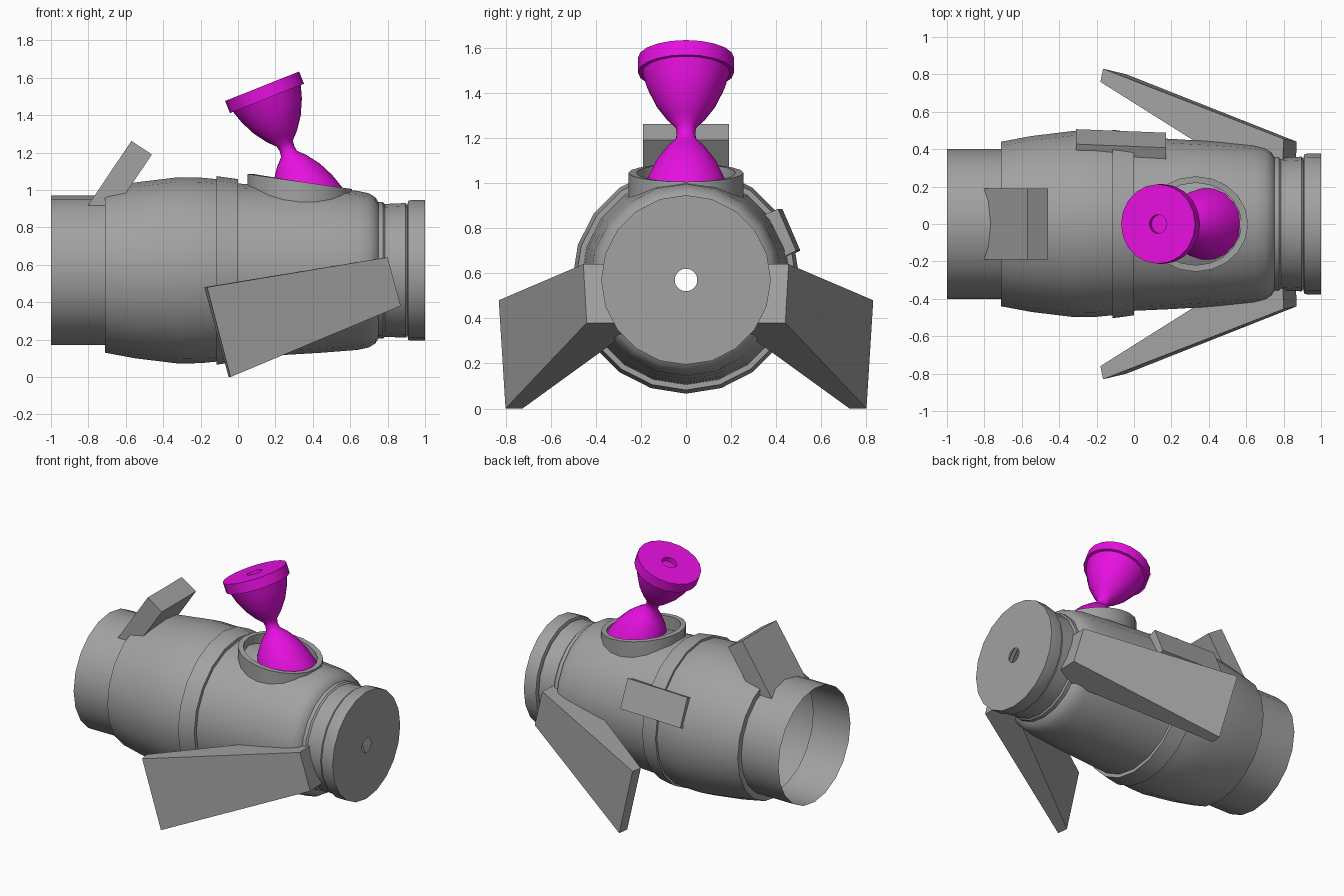
import bpy, bmesh, math
from mathutils import Vector, Matrix

if "Cube" in bpy.data.objects:
    bpy.data.objects.remove(bpy.data.objects["Cube"], do_unlink=True)


def material(name, colour):
    m = bpy.data.materials.new(name)
    m.use_nodes = True
    m.diffuse_color = (*colour, 1)
    m.node_tree.nodes["Principled BSDF"].inputs["Base Color"].default_value = (*colour, 1)
    return m


GREY = material("hull grey", (0.36, 0.36, 0.36))
MAGENTA = material("magenta", (0.8, 0.005, 0.75))


def finish(name, bm, mat, smooth=True):
    bmesh.ops.recalc_face_normals(bm, faces=bm.faces)
    mesh = bpy.data.meshes.new(name)
    bm.to_mesh(mesh)
    bm.free()
    mesh.materials.append(mat)
    if smooth:
        mesh.shade_smooth()
        mesh.set_sharp_from_angle(angle=math.radians(35))
    ob = bpy.data.objects.new(name, mesh)
    bpy.context.collection.objects.link(ob)
    return ob


def skin(bm, rings, closed=False):
    """Bridge a row of equal-length vertex rings with quads."""
    pairs = list(zip(rings, rings[1:] + rings[:1])) if closed else list(zip(rings, rings[1:]))
    for a, b in pairs:
        n = len(a)
        for i in range(n):
            j = (i + 1) % n
            bm.faces.new((a[i], a[j], b[j], b[i]))


def lathe(name, profile, origin, axis, mat, sides=20):
    """Spin (distance along axis, radius) points around an axis in the xz plane."""
    axis = Vector(axis).normalized()
    across = Vector((0, 1, 0))
    up = axis.cross(across)
    bm = bmesh.new()
    rings = []
    for d, r in profile:
        ring = []
        for i in range(sides):
            t = math.tau * i / sides
            ring.append(bm.verts.new(Vector(origin) + axis * d
                                     + (up * math.cos(t) + across * math.sin(t)) * r))
        rings.append(ring)
    skin(bm, rings)
    bmesh.ops.remove_doubles(bm, verts=bm.verts, dist=1e-5)
    return finish(name, bm, mat)


def block(name, near, far):
    """Six-sided solid between two matching four-cornered outlines."""
    bm = bmesh.new()
    a = [bm.verts.new(p) for p in near]
    b = [bm.verts.new(p) for p in far]
    skin(bm, [a, b])
    bm.faces.new(a)
    bm.faces.new(b[::-1])
    return finish(name, bm, GREY, smooth=False)


# Hollow hull, open at the tail, pierced cap at the nose
AXIS_Z = 0.57
hull = [(-1, .4), (-.71, .4), (-.71, .44), (-.55, .47), (-.32, .498), (-.2, .496),
        (-.115, .488), (-.115, .504), (0, .488), (0, .464), (.2, .455), (.45, .44),
        (.64, .425), (.7, .412), (.735, .39), (.75, .365), (.775, .365), (.785, .355),
        (.895, .36), (.905, .35), (.91, .372), (.925, .376), (1, .376), (1, .05)]
lathe("hull", hull, (0, 0, AXIS_Z), (1, 0, 0), GREY)

# Side fins, thin at the trailing edge and buried in the hull at the front
for side, s in (("left", 1), ("right", -1)):
    outer = [(-.165, .83 * s, .48), (-.04, .8 * s, 0), (.87, .44 * s, .38), (.8, .455 * s, .64)]
    inner = [(-.18, .76 * s, .48), (-.05, .725 * s, 0), (.86, .2 * s, .38), (.79, .15 * s, .64)]
    block(side + "_fin", outer, inner)

# Slanted tail block on top
section = [(-.81, .905), (-.57, 1.262), (-.46, 1.19), (-.7, .835)]
block("tail_block", [(x, -.19, z) for x, z in section], [(x, .19, z) for x, z in section])

# Tilted plate on the left flank
flank = [(.42, .885), (.5, .7), (.42, .66), (.34, .85)]
block("flank_plate", [(-.31, y + .007, z) for y, z in flank],
      [(.17, y - .012, z) for y, z in flank])

# Tilted collar around the opening on top
bm = bmesh.new()
rings = []
for inset, top in ((0, False), (0, True), (.035, True), (.035, False)):
    ring = []
    for i in range(20):
        t = math.tau * i / 20
        c, s = math.cos(t), math.sin(t)
        z = 1.045 - .04 * c if top else .9 - .04 * c
        ring.append(bm.verts.new((.33 + (.28 - inset) * c, (.255 - inset) * s, z)))
    rings.append(ring)
skin(bm, rings, closed=True)
finish("collar", bm, GREY)

# Hourglass stalk with a rimmed, dimpled head
flare = [(.03, .046), (.07, .085), (.14, .135), (.22, .173), (.29, .195)]
stalk = [(-.36, .21)] + [(-d, r) for d, r in reversed(flare)] + [(0, .041)] + flare
stalk += [(.29, .213), (.36, .213), (.36, .05), (.33, .05), (.33, 0)]
lathe("hourglass_stalk", stalk, (.262, 0, 1.22), (-.37, 0, .93), MAGENTA)
